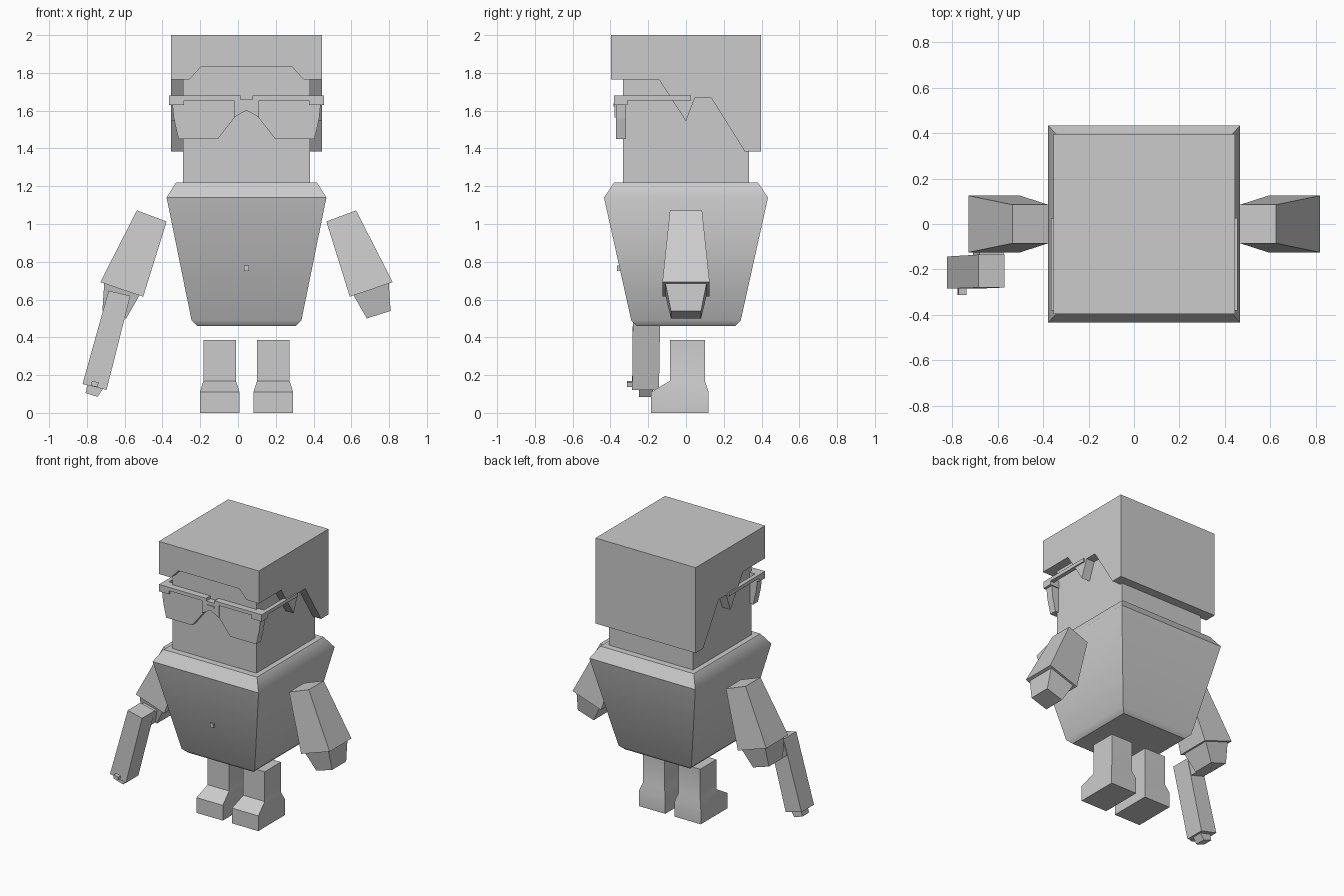
import bpy, bmesh, math
from mathutils import Vector

if "Cube" in bpy.data.objects:
    bpy.data.objects.remove(bpy.data.objects["Cube"])

CX = 0.045  # body centre line

grey = bpy.data.materials.new("plain_grey")
grey.diffuse_color = (0.6, 0.6, 0.6, 1)
grey.use_nodes = True
grey.node_tree.nodes["Principled BSDF"].inputs["Base Color"].default_value = grey.diffuse_color


def finish(name, bm, smooth=0):
    bmesh.ops.recalc_face_normals(bm, faces=bm.faces)
    me = bpy.data.meshes.new(name)
    bm.to_mesh(me)
    bm.free()
    ob = bpy.data.objects.new(name, me)
    bpy.context.collection.objects.link(ob)
    me.materials.append(grey)
    if smooth:
        bpy.ops.object.select_all(action='DESELECT')
        ob.select_set(True)
        bpy.context.view_layer.objects.active = ob
        bpy.ops.object.shade_smooth_by_angle(angle=math.radians(smooth))
    return ob


def loft(name, rings, smooth=0):
    """Skin a closed solid through rings of equal point count."""
    bm = bmesh.new()
    loops = [[bm.verts.new(p) for p in r] for r in rings]
    n = len(loops[0])
    for a, b in zip(loops, loops[1:]):
        for i in range(n):
            j = (i + 1) % n
            bm.faces.new((a[i], a[j], b[j], b[i]))
    bm.faces.new(loops[0])
    bm.faces.new(loops[-1])
    return finish(name, bm, smooth)


def rect(x0, x1, y0, y1, z):
    return [(x0, y0, z), (x1, y0, z), (x1, y1, z), (x0, y1, z)]


def box(name, x0, x1, y0, y1, z0, z1):
    return loft(name, [rect(x0, x1, y0, y1, z0), rect(x0, x1, y0, y1, z1)])


def prism_y(name, pts, y0, y1):
    """Extrude an (x, z) outline along y."""
    return loft(name, [[(x, y, z) for x, z in pts] for y in (y0, y1)])


def bar(name, top, bottom, y_top, y_bottom):
    """Tapered limb between two (x, z) edges seen from the front."""
    def ring(edge, ys):
        (xa, za), (xb, zb) = edge
        return [(xa, ys[0], za), (xb, ys[0], zb), (xb, ys[1], zb), (xa, ys[1], za)]
    return loft(name, [ring(top, y_top), ring(bottom, y_bottom)])


# torso: tapered tub with sloped shoulders
torso = [(0.26, 0.26, 0.46), (0.291, 0.29, 0.49), (0.423, 0.434, 1.14), (0.373, 0.38, 1.22)]
loft("torso", [rect(CX - a, CX + a, -b, b, z) for a, b, z in torso], 44)
box("belly_button", CX - 0.014, CX + 0.014, -0.365, -0.33, 0.751, 0.779)

# head and hair
box("head", CX - 0.335, CX + 0.335, -0.333, 0.333, 1.2, 1.9)
hair_side = [(-0.397, 2), (-0.397, 1.765), (-0.143, 1.765), (0, 1.544), (0.048, 1.67),
             (0.132, 1.67), (0.312, 1.383), (0.397, 1.383), (0.397, 2)]
hair = loft("hair", [[(x, y, z) for y, z in hair_side] for x in (CX - 0.4, CX + 0.4)])
notch = prism_y("fringe_cutter", [(CX - 0.347, 1.7), (CX - 0.302, 1.765), (CX - 0.243, 1.83),
                                  (CX + 0.243, 1.83), (CX + 0.302, 1.765), (CX + 0.347, 1.7)],
                -0.5, -0.25)
cut = hair.modifiers.new("fringe", 'BOOLEAN')
cut.object = notch
cut.solver = 'EXACT'
bpy.context.view_layer.objects.active = hair
bpy.ops.object.modifier_apply(modifier="fringe")
bpy.data.objects.remove(notch)

# glasses: bridge, then mirrored brow bars, lenses and temples
prism_y("glasses_bridge", [(CX + x, z) for x, z in [
    (-0.066, 1.565), (0, 1.602), (0.066, 1.565), (0.066, 1.68), (0.033, 1.68),
    (0.033, 1.66), (-0.033, 1.66), (-0.033, 1.68), (-0.066, 1.68)]], -0.378, -0.32)
box("bridge_slot", CX - 0.03, CX + 0.03, -0.383, -0.37, 1.622, 1.637)
lens = [(0.06, 1.66), (0.37, 1.66), (0.392, 1.63), (0.385, 1.56), (0.36, 1.45),
        (0.152, 1.45), (0.062, 1.565)]
brow = [(0.06, 1.68), (0.41, 1.68), (0.41, 1.63), (0.33, 1.63), (0.33, 1.655), (0.06, 1.655)]
arm_top, arm_bottom = [(0.58, 1.072), (0.423, 1.013)], [(0.774, 0.692), (0.547, 0.615)]
hand_top, hand_bottom = [(0.753, 0.69), (0.565, 0.625)], [(0.763, 0.54), (0.637, 0.5)]
for side, s in (("left", -1), ("right", 1)):
    def m(pts):
        return [(CX + s * x, z) for x, z in pts]
    prism_y(side + "_lens", m(lens), -0.37, -0.317)
    prism_y(side + "_brow_bar", m(brow), -0.38, -0.31)
    box(side + "_temple", CX + s * 0.38, CX + s * 0.41, -0.35, 0.027, 1.655, 1.68)
    # arms and hands
    bar(side + "_arm", m(arm_top), m(arm_bottom), (-0.085, 0.085), (-0.125, 0.125))
    bar(side + "_hand", m(hand_top), m(hand_bottom), (-0.11, 0.11), (-0.08, 0.08))
    # legs with boots
    lx = CX + s * 0.142
    leg = [(0.105, -0.185, 0.12, 0), (0.105, -0.185, 0.12, 0.11),
           (0.086, -0.085, 0.1, 0.17), (0.086, -0.085, 0.1, 0.385)]
    loft(side + "_leg", [rect(lx - w, lx + w, a, b, z) for w, a, b, z in leg], 30)

# held tool: body, grip into the hand, tip and front nub
ys = (-0.28, -0.135)
bar("tool_body", [(-0.685, 0.647), (-0.57, 0.62)], [(-0.823, 0.153), (-0.696, 0.122)], ys, (-0.285, -0.143))
ys = (-0.16, 0.0)
bar("tool_grip", [(-0.68, 0.635), (-0.575, 0.61)], [(-0.71, 0.535), (-0.605, 0.505)], ys, ys)
ys = (-0.25, -0.175)
bar("tool_tip", [(-0.795, 0.16), (-0.71, 0.135)], [(-0.807, 0.105), (-0.743, 0.085)], ys, ys)
ys = (-0.312, -0.27)
bar("tool_nub", [(-0.773, 0.17), (-0.738, 0.162)], [(-0.778, 0.143), (-0.743, 0.137)], ys, ys)
